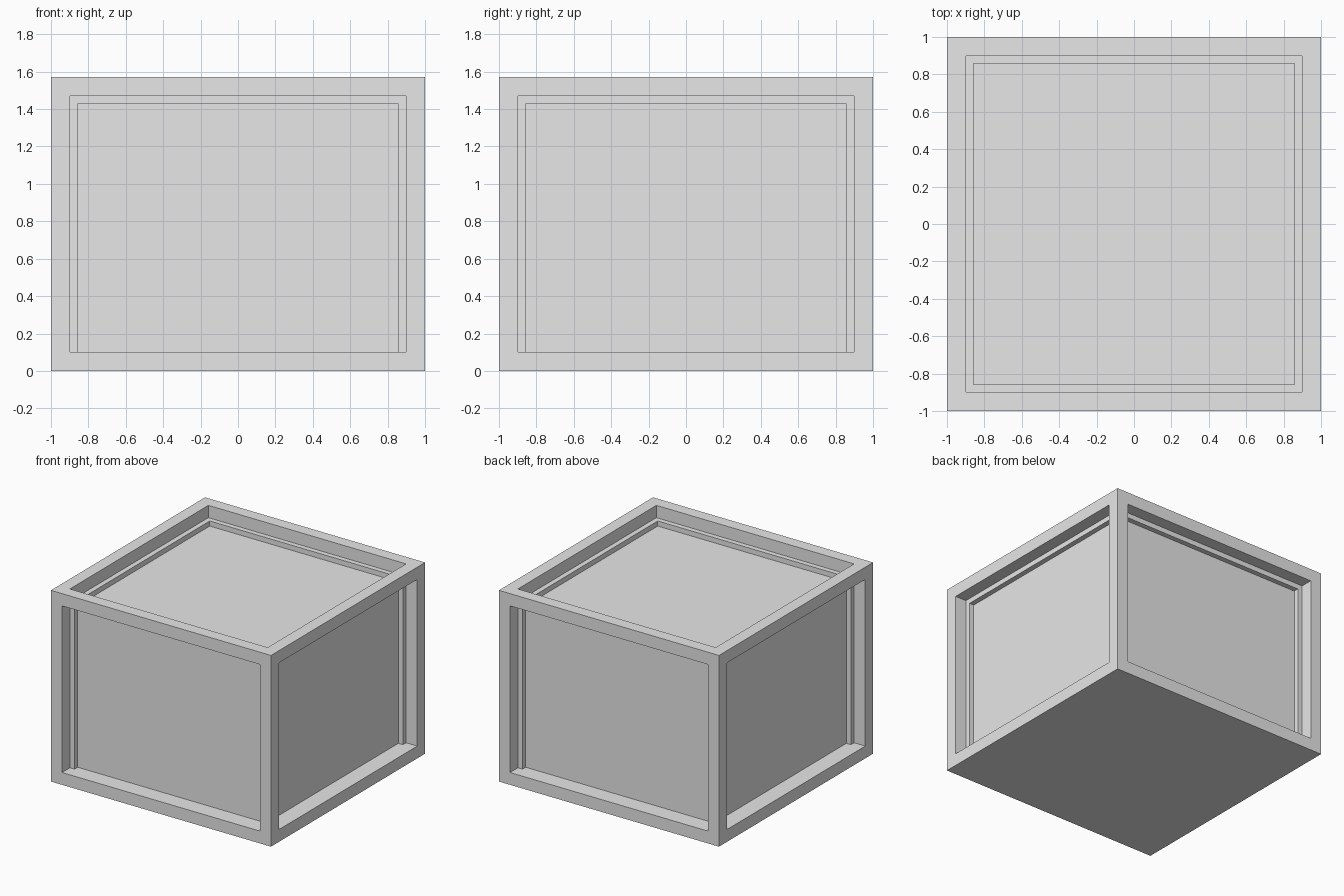
import bpy
import bmesh

# Remove the default cube
default_cube = bpy.data.objects.get("Cube")
if default_cube:
    bpy.data.objects.remove(default_cube, do_unlink=True)

WIDTH, HEIGHT = 2.0, 1.571
BORDER = DEPTH = 0.143

# Single grey material
grey = bpy.data.materials.new("light_grey")
grey.use_nodes = True
colour = (0.8, 0.8, 0.8, 1)
grey.diffuse_color = colour
grey.node_tree.nodes["Principled BSDF"].inputs["Base Color"].default_value = colour

# Box body standing on the ground
bm = bmesh.new()
bmesh.ops.create_cube(bm, size=1)
bmesh.ops.scale(bm, vec=(WIDTH, WIDTH, HEIGHT), verts=bm.verts)
bmesh.ops.translate(bm, vec=(0, 0, HEIGHT / 2), verts=bm.verts)
bm.normal_update()

# Square-edged recessed panel on every side and the top; the underside stays flat
panels = [f for f in bm.faces if f.normal.z > -0.5]
bmesh.ops.inset_individual(bm, faces=panels, thickness=BORDER)
for panel in panels:
    direction = panel.normal.copy()
    extruded = bmesh.ops.extrude_discrete_faces(bm, faces=[panel])["faces"][0]
    bmesh.ops.translate(bm, vec=-direction * DEPTH, verts=extruded.verts)
bmesh.ops.recalc_face_normals(bm, faces=bm.faces)

mesh = bpy.data.meshes.new("crate")
bm.to_mesh(mesh)
bm.free()
mesh.materials.append(grey)
crate = bpy.data.objects.new("crate", mesh)
bpy.context.collection.objects.link(crate)
